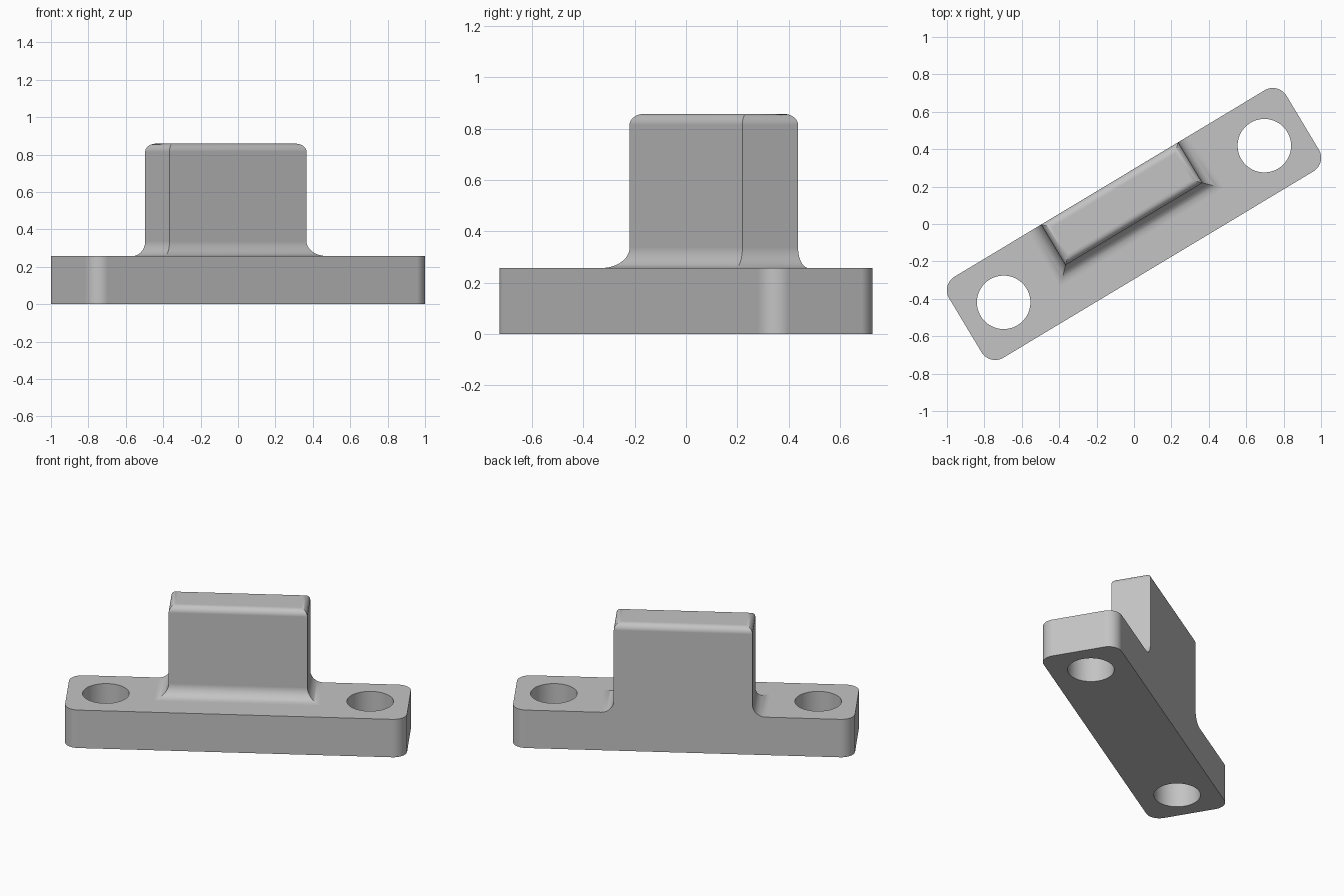
import bpy, bmesh
from math import sin, cos, pi, radians

cube = bpy.data.objects.get("Cube")
if cube:
    bpy.data.objects.remove(cube, do_unlink=True)

TURN = radians(31)                    # the part is turned about the vertical
HALF_L, HALF_W, CORNER = 1.052, 0.253, 0.085
PLATE_H, TOP = 0.257, 0.858
HOLE_X, HOLE_R = 0.813, 0.143
BLOCK_X, FILLET, ROUND = 0.427, 0.08, 0.043
STEPS = 12

grey = bpy.data.materials.new("plain grey")
grey.use_nodes = True
colour = (0.55, 0.55, 0.55, 1)
grey.diffuse_color = colour
grey.node_tree.nodes["Principled BSDF"].inputs["Base Color"].default_value = colour


def finish(bm, name):
    """Turn a bmesh into a shaded object."""
    bmesh.ops.recalc_face_normals(bm, faces=bm.faces)
    mesh = bpy.data.meshes.new(name)
    bm.to_mesh(mesh)
    bm.free()
    mesh.shade_smooth()
    mesh.set_sharp_from_angle(angle=radians(30))
    mesh.materials.append(grey)
    ob = bpy.data.objects.new(name, mesh)
    ob.rotation_euler.z = TURN
    bpy.context.collection.objects.link(ob)
    weighted = ob.modifiers.new("even shading", 'WEIGHTED_NORMAL')
    weighted.keep_sharp = True
    return ob


def arc(cx, cy, r, start, sweep, steps):
    return [(cx + r * cos(start + sweep * i / steps),
             cy + r * sin(start + sweep * i / steps)) for i in range(steps + 1)]


# Base plate: rounded outline with two bolt holes, extruded upwards
outline = []
for i, (sx, sy) in enumerate([(1, 1), (-1, 1), (-1, -1), (1, -1)]):
    outline += arc(sx * (HALF_L - CORNER), sy * (HALF_W - CORNER), CORNER,
                   i * pi / 2, pi / 2, STEPS)
holes = [arc(s * HOLE_X, 0, HOLE_R, 0, 2 * pi, 64)[:-1] for s in (-1, 1)]

bm = bmesh.new()
edges = []
for loop in [outline] + holes:
    verts = [bm.verts.new((x, y, 0)) for x, y in loop]
    edges += [bm.edges.new((verts[i - 1], verts[i])) for i in range(len(verts))]
bmesh.ops.triangle_fill(bm, edges=edges, use_beauty=True, normal=(0, 0, 1))
raised = bmesh.ops.extrude_face_region(bm, geom=bm.faces[:], use_keep_orig=True)
bmesh.ops.translate(bm, vec=(0, 0, PLATE_H),
                    verts=[g for g in raised["geom"] if isinstance(g, bmesh.types.BMVert)])
finish(bm, "base_plate")

# Upright block: stacked rectangles, flared at the foot and rounded at the top
foot = arc(FILLET, PLATE_H + FILLET, FILLET, 1.5 * pi, -pi / 2, STEPS)
crown = arc(-ROUND, TOP - ROUND, ROUND, 0, pi / 2, STEPS)

bm = bmesh.new()
rings = []
for grow, z in foot + crown:
    x, front = BLOCK_X + grow, -grow
    back = HALF_W + min(grow, 0)      # the back stays flush with the plate
    rings.append([bm.verts.new(p) for p in
                  ((-x, front, z), (x, front, z), (x, back, z), (-x, back, z))])
for low, high in zip(rings, rings[1:]):
    for i in range(4):
        bm.faces.new((low[i - 1], low[i], high[i], high[i - 1]))
bm.faces.new(rings[0])
bm.faces.new(rings[-1])
finish(bm, "upright_block")
